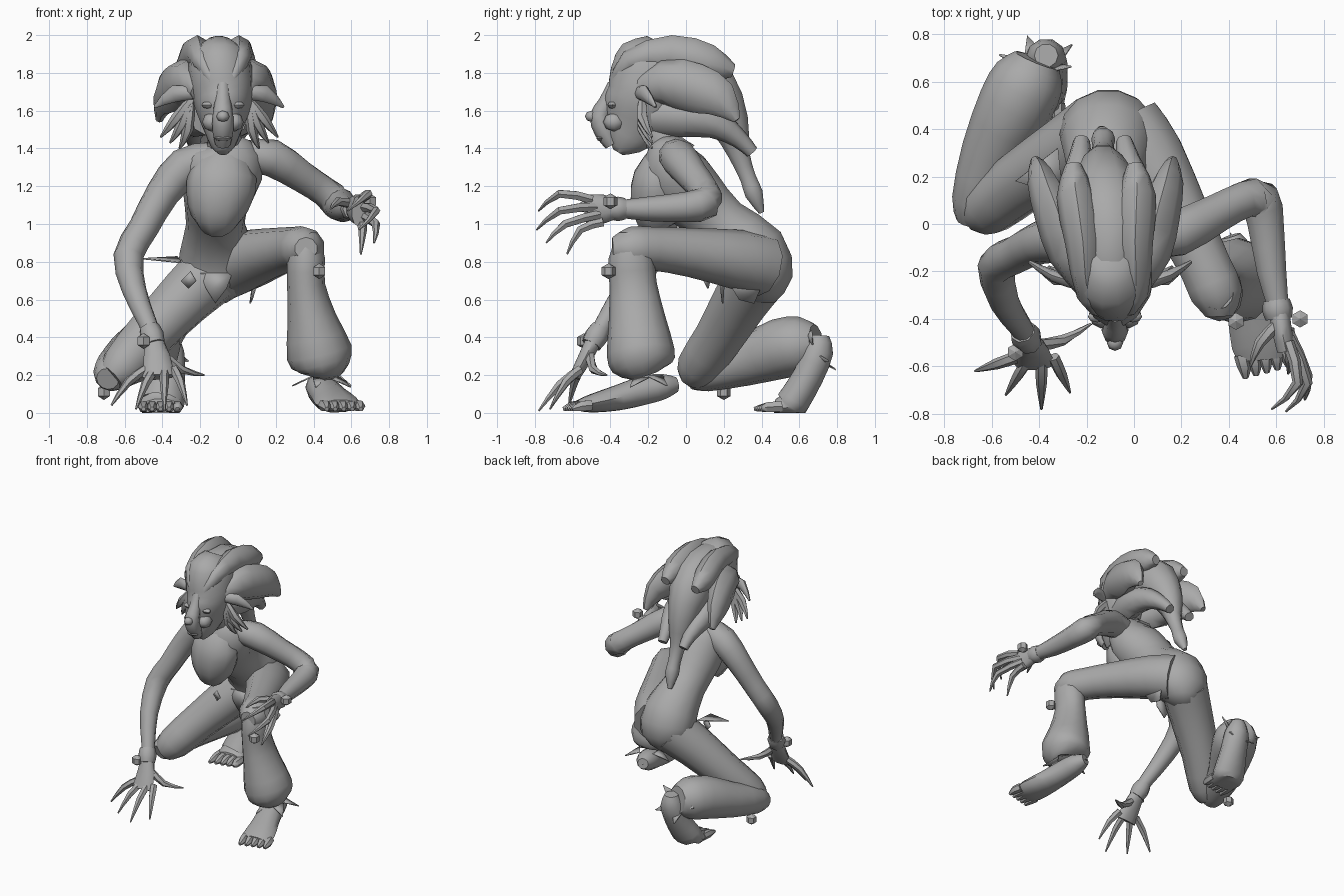
import bpy, bmesh, math
from mathutils import Vector

cube = bpy.data.objects.get("Cube")
if cube:
    bpy.data.objects.remove(cube, do_unlink=True)

X, Z = Vector((1, 0, 0)), Vector((0, 0, 1))

clay = bpy.data.materials.new("clay_grey")
clay.use_nodes = True
grey = (.4, .4, .4, 1)
clay.diffuse_color = grey
clay.node_tree.nodes["Principled BSDF"].inputs["Base Color"].default_value = grey


def finish(name, bm, angle=50):
    """Keep everything above the floor, then store and shade the part."""
    for vert in bm.verts:
        vert.co.z = max(vert.co.z, 0)
    bmesh.ops.recalc_face_normals(bm, faces=bm.faces)
    mesh = bpy.data.meshes.new(name)
    bm.to_mesh(mesh)
    bm.free()
    mesh.materials.append(clay)
    part = bpy.data.objects.new(name, mesh)
    bpy.context.collection.objects.link(part)
    bpy.ops.object.select_all(action='DESELECT')
    part.select_set(True)
    bpy.context.view_layer.objects.active = part
    bpy.ops.object.shade_smooth_by_angle(angle=math.radians(angle))
    return part


def spline(keys, steps):
    """Catmull-Rom interpolation through position and radius keys."""
    keys = [Vector(k if len(k) == 5 else (*k, k[-1])) for k in keys]
    ends = [keys[0]] + keys + [keys[-1]]
    result = []
    for a, b, c, d in zip(ends, ends[1:], ends[2:], ends[3:]):
        for step in range(steps):
            t = step / steps
            result.append(b + (c - a) * (t / 2)
                          + (a * 2 - b * 5 + c * 4 - d) * (t * t / 2)
                          + (b * 3 - a - c * 3 + d) * (t ** 3 / 2))
    return result + [keys[-1]]


def tube(name, keys, side=X, sides=10, steps=2):
    """Closed tube through keys of (x, y, z, half width[, half depth])."""
    path = spline(keys, steps)
    bm = bmesh.new()
    rings = []
    for i, key in enumerate(path):
        before, after = path[max(i - 1, 0)], path[min(i + 1, len(path) - 1)]
        along = (after - before).to_3d().normalized()
        across = (side - along * side.dot(along)).normalized()
        depth = along.cross(across)
        ring = []
        for n in range(sides):
            turn = math.tau * n / sides
            ring.append(bm.verts.new(key.to_3d()
                                     + across * key[3] * math.cos(turn)
                                     + depth * key[4] * math.sin(turn)))
        rings.append(ring)
    for low, high in zip(rings, rings[1:]):
        for n in range(sides):
            m = (n + 1) % sides
            bm.faces.new((low[n], low[m], high[m], high[n]))
    bm.faces.new(rings[0])
    bm.faces.new(rings[-1])
    return finish(name, bm)


def blob(name, place, size, segments=8, angle=50):
    """Faceted ball stretched to the given half sizes."""
    bm = bmesh.new()
    bmesh.ops.create_uvsphere(bm, u_segments=segments, v_segments=segments // 2, radius=1)
    bmesh.ops.scale(bm, vec=size, verts=bm.verts)
    bmesh.ops.translate(bm, vec=place, verts=bm.verts)
    finish(name, bm, angle)


def bead(name, place, size=.042):
    blob(name, place, (size, size, size), segments=6, angle=20)


def plate(name, *corners):
    """Thin cloth or leather flap."""
    bm = bmesh.new()
    bm.faces.new([bm.verts.new(c) for c in corners])
    part = finish(name, bm)
    part.modifiers.new("thickness", 'SOLIDIFY').thickness = .008


def digit(name, base, mid, tip, r=.026):
    """Finger that narrows to a pointed nail."""
    tube(name, [(*base, r), (*mid, r * .9), (*tip, r * .2)], sides=6)


def bracelet(name, a, b, r):
    """Band round a limb between two points."""
    tube(name, [(*a, r * .85), (*Vector(a).lerp(b, .5), r), (*b, r * .85)], side=Z, sides=8)


# Torso, ribcage and neck
tube("torso", [(-.12, .4, .59, .06, .07), (-.11, .4, .7, .19, .17),
               (-.11, .35, .85, .2, .19), (-.12, .19, 1, .155, .15),
               (-.11, .04, 1.14, .18, .18), (-.08, -.06, 1.27, .21, .18),
               (-.06, -.09, 1.38, .18, .13), (-.07, -.1, 1.44, .09, .08)], sides=14)
tube("ribcage", [(-.07, -.12, 1.38, .1, .07), (-.08, -.15, 1.26, .18, .13),
                 (-.1, -.15, 1.14, .175, .15), (-.11, -.13, 1.04, .14, .14),
                 (-.11, -.1, .98, .08, .1)])
tube("neck", [(-.07, -.04, 1.34, .12), (-.07, -.12, 1.43, .09), (-.08, -.2, 1.54, .09)])

# Head and face
tube("head", [(-.08, -.36, 1.38, .03), (-.08, -.33, 1.43, .07, .1),
              (-.08, -.29, 1.5, .1, .15), (-.08, -.25, 1.59, .14, .2),
              (-.08, -.22, 1.68, .165, .2), (-.09, -.2, 1.77, .17, .21),
              (-.1, -.16, 1.87, .16, .2), (-.1, -.12, 1.95, .08, .1)], sides=14)
tube("nose", [(-.08, -.38, 1.74, .035), (-.08, -.42, 1.64, .045),
              (-.08, -.455, 1.57, .055), (-.08, -.43, 1.49, .055), (-.08, -.39, 1.42, .04)], sides=8)
blob("nose_tip", (-.08, -.5, 1.57), (.035, .035, .03))
blob("lips", (-.08, -.45, 1.455), (.045, .025, .018))
for label, s in (("left", 1), ("right", -1)):
    blob(label + "_eye", (-.08 + s * .075, -.39, 1.63), (.04, .025, .02))
    blob(label + "_cheek", (-.08 + s * .06, -.38, 1.54), (.05, .06, .05))


def headwear(name, keys, side=X, sides=8):
    """Mirrored pair of locks; keys give distance from the head's midline."""
    for label, s in (("left_", 1), ("right_", -1)):
        tube(label + name, [(s * d - .11 - .06 * y, y, *rest) for d, y, *rest in keys],
             side=side, sides=sides)


# Hair locks, ears and hanging feathers
tube("middle_hair", [(-.09, -.36, 1.78, .06, .05), (-.1, -.24, 1.86, .1, .1),
                     (-.1, -.04, 1.82, .16, .16), (-.12, .12, 1.72, .15, .16),
                     (-.13, .23, 1.53, .1, .11), (-.13, .28, 1.37, .06, .06),
                     (-.13, .33, 1.24, .045), (-.13, .36, 1.16, .05), (-.14, .4, 1.06, .015)])
headwear("crest_lock", [(.04, -.38, 1.74, .02), (.1, -.3, 1.86, .05, .06), (.11, -.08, 1.9, .075, .1),
                        (.13, .12, 1.85, .08, .1), (.13, .25, 1.81, .035)])
headwear("side_lock", [(.11, -.27, 1.7, .05), (.16, -.12, 1.75, .1, .12), (.22, .05, 1.72, .09, .13),
                       (.27, .18, 1.66, .06, .1), (.29, .27, 1.55, .02)])
headwear("lower_lock", [(.07, -.16, 1.58, .09, .11), (.12, 0, 1.57, .09, .11),
                        (.12, .16, 1.53, .075, .08), (.1, .28, 1.45, .05), (.09, .35, 1.38, .035)])
headwear("ear", [(.13, -.25, 1.69, .03), (.24, -.22, 1.69, .045, .025), (.34, -.16, 1.62, .008)], side=Z)
for i in range(3):
    headwear("feather_%d" % i, [(.15, -.23, 1.66, .02), (.23 - .03 * i, -.23, 1.56 - .03 * i, .03),
                                (.31 - .05 * i, -.18, 1.46 - .03 * i, .006)], sides=6)

# Right arm, planted on the floor
tube("right_arm", [(-.14, -.07, 1.35, .09), (-.28, -.06, 1.3, .105), (-.4, -.08, 1.16, .09),
                   (-.5, -.13, .98, .08), (-.58, -.18, .83, .08), (-.55, -.32, .65, .065),
                   (-.48, -.43, .48, .05), (-.44, -.49, .38, .045)])
tube("right_palm", [(-.45, -.48, .4, .045), (-.43, -.53, .3, .07, .04), (-.42, -.59, .19, .085, .03)])
tips = [(-.67, -.62, .04), (-.54, -.72, .02), (-.39, -.78, .01), (-.27, -.71, .04)]
for i, tip in enumerate(tips):
    base = Vector((-.49 + .05 * i, -.56, .23))
    digit("right_finger_%d" % i, base, base.lerp(tip, .5) + Z * .03, tip)
digit("right_thumb", (-.4, -.51, .31), (-.3, -.49, .23), (-.18, -.42, .2))
bracelet("right_bracelet", (-.47, -.45, .45), (-.44, -.5, .36), .065)
bead("right_wrist_bead", (-.5, -.54, .38))

# Left arm, reaching forward
tube("left_arm", [(.04, -.06, 1.36, .08), (.18, -.04, 1.35, .1), (.34, .04, 1.25, .085),
                  (.46, .1, 1.17, .08), (.53, .1, 1.11, .09), (.555, 0, 1.09, .08),
                  (.58, -.2, 1.08, .065), (.61, -.36, 1.08, .045)], side=Z)
tube("left_palm", [(.61, -.35, 1.08, .045), (.62, -.43, 1.08, .075, .045),
                   (.64, -.53, 1.07, .085, .04)], side=Z)
mids = [(.69, -.67, 1.16), (.73, -.67, 1.07), (.73, -.64, 1), (.66, -.56, .97)]
tips = [(.58, -.78, 1.07), (.64, -.79, .97), (.72, -.74, .9), (.65, -.63, .84)]
for i, (mid, tip) in enumerate(zip(mids, tips)):
    digit("left_finger_%d" % i, (.65, -.5 + .02 * i, 1.13 - .04 * i), mid, tip)
digit("left_thumb", (.61, -.42, 1.1), (.53, -.5, 1.12), (.49, -.6, 1.08))
bracelet("left_bracelet", (.6, -.32, 1.08), (.61, -.4, 1.08), .065)
bead("left_wrist_bead", (.7, -.4, 1.12))

# Left leg, foot forward
tube("left_thigh", [(-.03, .4, .78, .17), (.06, .28, .81, .16), (.2, .02, .85, .13),
                    (.3, -.18, .87, .115), (.35, -.3, .87, .115), (.36, -.39, .87, .06)], side=Z)
tube("left_trouser", [(.35, -.29, .95, .07), (.36, -.29, .82, .1, .12), (.36, -.28, .68, .1, .125),
                      (.39, -.26, .5, .13, .15), (.43, -.24, .32, .175, .18),
                      (.45, -.23, .24, .14, .16), (.45, -.22, .2, .08)], sides=12)
tube("left_foot", [(.41, -.05, .15, .04), (.43, -.12, .14, .075, .07), (.45, -.22, .12, .085, .08),
                   (.49, -.36, .08, .1, .07), (.53, -.5, .05, .12, .05), (.54, -.57, .04, .1, .03)])
for i in range(5):
    x, y = .45 + .045 * i, -.55 + .012 * i
    tube("left_toe_%d" % i, [(x, y, .04, .03), (x + .015, y - .05, .035, .03),
                             (x + .02, y - .1, .02, .012)], sides=6)
bead("left_knee_bead", (.43, -.41, .75))

# Right leg, kneeling
tube("right_thigh", [(-.14, .39, .74, .17), (-.28, .3, .61, .155), (-.47, .18, .41, .135),
                     (-.61, .07, .25, .12), (-.67, .04, .19, .08)])
tube("right_trouser", [(-.69, .01, .18, .06), (-.67, .09, .21, .1), (-.6, .3, .27, .13),
                       (-.5, .5, .34, .16), (-.44, .62, .36, .15), (-.41, .69, .37, .1)], sides=12)
tube("right_foot", [(-.37, .71, .41, .05), (-.37, .7, .33, .085), (-.38, .65, .2, .1, .085),
                    (-.4, .58, .08, .12, .09), (-.41, .54, .03, .12, .09), (-.41, .47, .03, .11, .045)])
for i in range(5):
    x = -.5 + .045 * i
    tube("right_toe_%d" % i, [(x, .51, .035, .03), (x, .43, .03, .03),
                              (x, .36 + .01 * i, .02, .012)], sides=6)
bead("right_knee_bead", (-.71, .2, .11))

# Pointed ankle cuffs
for label, c, u, v in (("left", (.46, -.2, .19), X, Vector((0, 1, 0))),
                       ("right", (-.4, .67, .33), X, Vector((0, -.5, .8)))):
    c, down = Vector(c), u.cross(v) * -.05
    for i in range(5):
        a, b, m = (u * math.cos(t) + v * math.sin(t)
                   for t in (1.26 * i, 1.26 * (i + 1), 1.26 * (i + .5)))
        plate(label + "_cuff_%d" % i, c + a * .08, c + b * .08, c + m * .17 + down)

# Loincloth flaps and hip ornament
plate("front_flap", (-.2, .2, .74), (-.03, .2, .74), (-.06, .18, .66), (-.12, .19, .58), (-.17, .18, .66))
plate("hip_spike", (-.5, .18, .82), (-.3, .12, .8), (-.32, .32, .83))
plate("hip_tag", (-.3, .13, .7), (-.25, .1, .75), (-.22, .1, .7), (-.26, .12, .66))
plate("side_flap", (.08, .42, .72), (.1, .22, .7), (.07, .28, .6), (.06, .36, .58))
